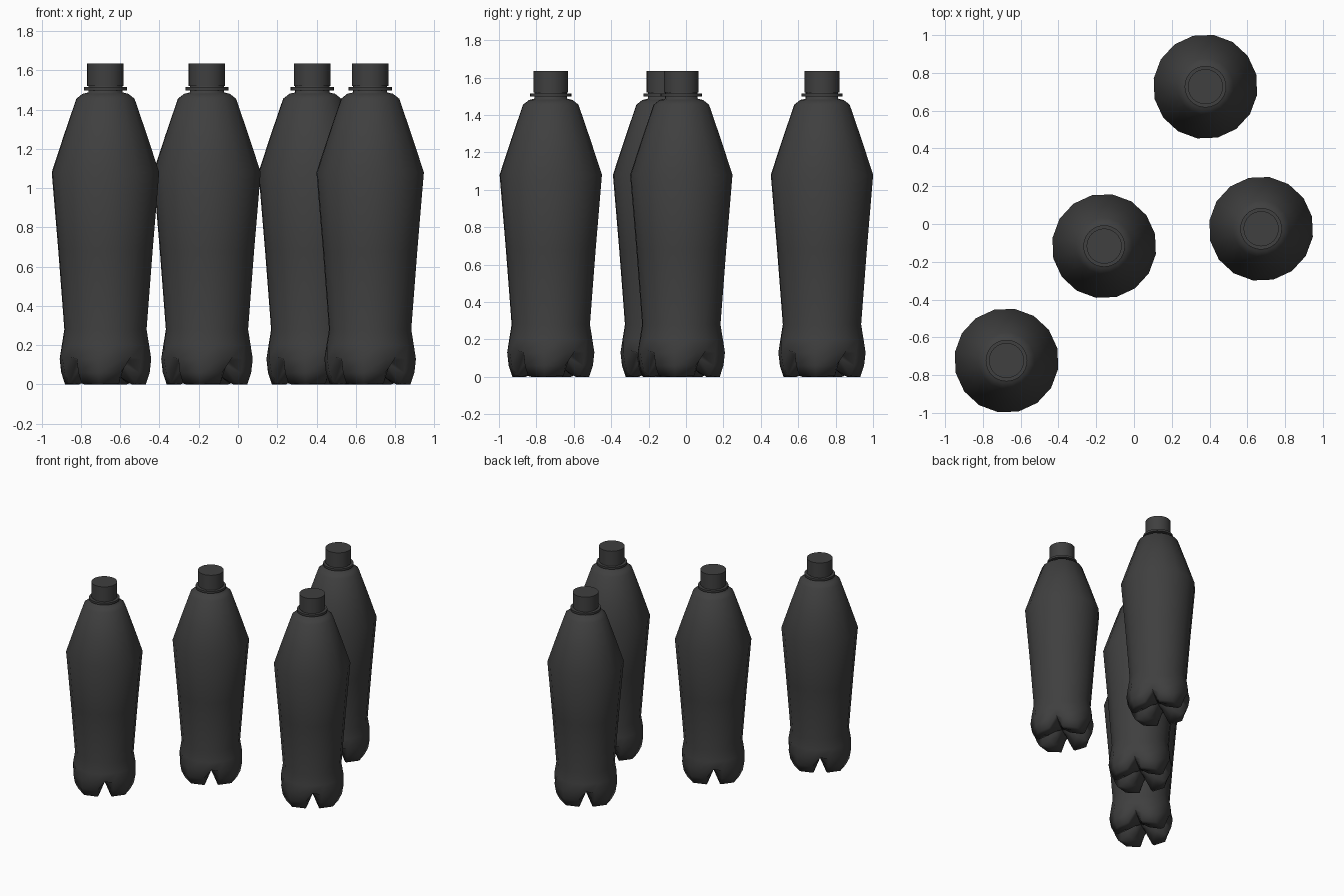
import bpy
import bmesh
from math import radians, sin, cos
from mathutils import Matrix

cube = bpy.data.objects.get("Cube")
if cube:
    bpy.data.objects.remove(cube)

# One dark plastic colour
plastic = bpy.data.materials.new("dark_plastic")
plastic.use_nodes = True
color = (0.05, 0.05, 0.05, 1)
plastic.diffuse_color = color
plastic.node_tree.nodes["Principled BSDF"].inputs["Base Color"].default_value = color

NOTCH_ANGLE = -54   # direction of the first groove between the feet
COLUMNS = 16        # four per foot: notch, side, lobe, side
KIND = (0, 1, 2, 1)


def column_angle(i, pinch):
    """Angle of a column; pinch moves the foot sides towards the grooves."""
    shift = (0, -pinch, 0, pinch)[i % 4]
    return radians(NOTCH_ANGLE + i * 360 / COLUMNS + shift)


def loft(bm, rings):
    for a, b in zip(rings, rings[1:]):
        for i in range(len(a)):
            j = (i + 1) % len(a)
            bm.faces.new((a[i], a[j], b[j], b[i]))


def finish(bm, name):
    bmesh.ops.recalc_face_normals(bm, faces=bm.faces)
    mesh = bpy.data.meshes.new(name)
    bm.to_mesh(mesh)
    bm.free()
    mesh.materials.append(plastic)
    return mesh


def body_mesh():
    bm = bmesh.new()
    # Underside and feet: (radius, height) for notch, side and lobe columns
    feet = [
        ((0.04, 0.085), (0.05, 0.07), (0.06, 0.05)),
        ((0.08, 0.09), (0.11, 0.03), (0.11, 0.008)),
        ((0.13, 0.10), (0.17, 0.0), (0.16, 0.0)),
        ((0.15, 0.105), (0.195, 0.005), (0.208, 0.0)),
        ((0.18, 0.12), (0.222, 0.06), (0.228, 0.06)),
        ((0.222, 0.14), (0.234, 0.13), (0.236, 0.13)),
    ]
    # Waist, swelling body, shoulder and neck
    wall = [(0.225, 0.20), (0.212, 0.28), (0.243, 0.68), (0.277, 1.08),
            (0.214, 1.27), (0.15, 1.455), (0.118, 1.48), (0.088, 1.487),
            (0.088, 1.53)]
    rings = []
    for row in feet:
        ring = []
        for i in range(COLUMNS):
            r, z = row[KIND[i % 4]]
            a = column_angle(i, 7)
            ring.append(bm.verts.new((r * cos(a), r * sin(a), z)))
        rings.append(ring)
    for r, z in wall:
        angles = [column_angle(i, 0) for i in range(COLUMNS)]
        rings.append([bm.verts.new((r * cos(a), r * sin(a), z)) for a in angles])
    loft(bm, rings)
    centre = bm.verts.new((0, 0, 0.085))
    for i in range(COLUMNS):
        bm.faces.new((centre, rings[0][(i + 1) % COLUMNS], rings[0][i]))
    bm.faces.new(rings[-1])
    return finish(bm, "bottle_body")


def disc_mesh(name, radius, low, high):
    bm = bmesh.new()
    bmesh.ops.create_cone(bm, cap_ends=True, segments=32, radius1=radius,
                          radius2=radius, depth=high - low,
                          matrix=Matrix.Translation((0, 0, (low + high) / 2)))
    return finish(bm, name)


parts = {
    "bottle_body": body_mesh(),
    "neck_ring": disc_mesh("neck_ring", 0.11, 1.498, 1.514),
    "screw_cap": disc_mesh("screw_cap", 0.093, 1.52, 1.635),
}

# Smooth shading, with crisp rims on the ring and cap
for name, mesh in parts.items():
    limit = 80 if name == "bottle_body" else 40
    mesh.shade_smooth()
    bm = bmesh.new()
    bm.from_mesh(mesh)
    for e in bm.edges:
        if len(e.link_faces) == 2 and e.calc_face_angle() > radians(limit):
            e.smooth = False
    bm.to_mesh(mesh)
    bm.free()

# Four loosely scattered bottles
for n, (x, y) in enumerate([(-0.675, -0.723), (-0.158, -0.117),
                            (0.378, 0.727), (0.673, -0.025)], 1):
    for name, mesh in parts.items():
        obj = bpy.data.objects.new(f"{name}_{n}", mesh)
        obj.location = (x, y, 0)
        bpy.context.collection.objects.link(obj)
